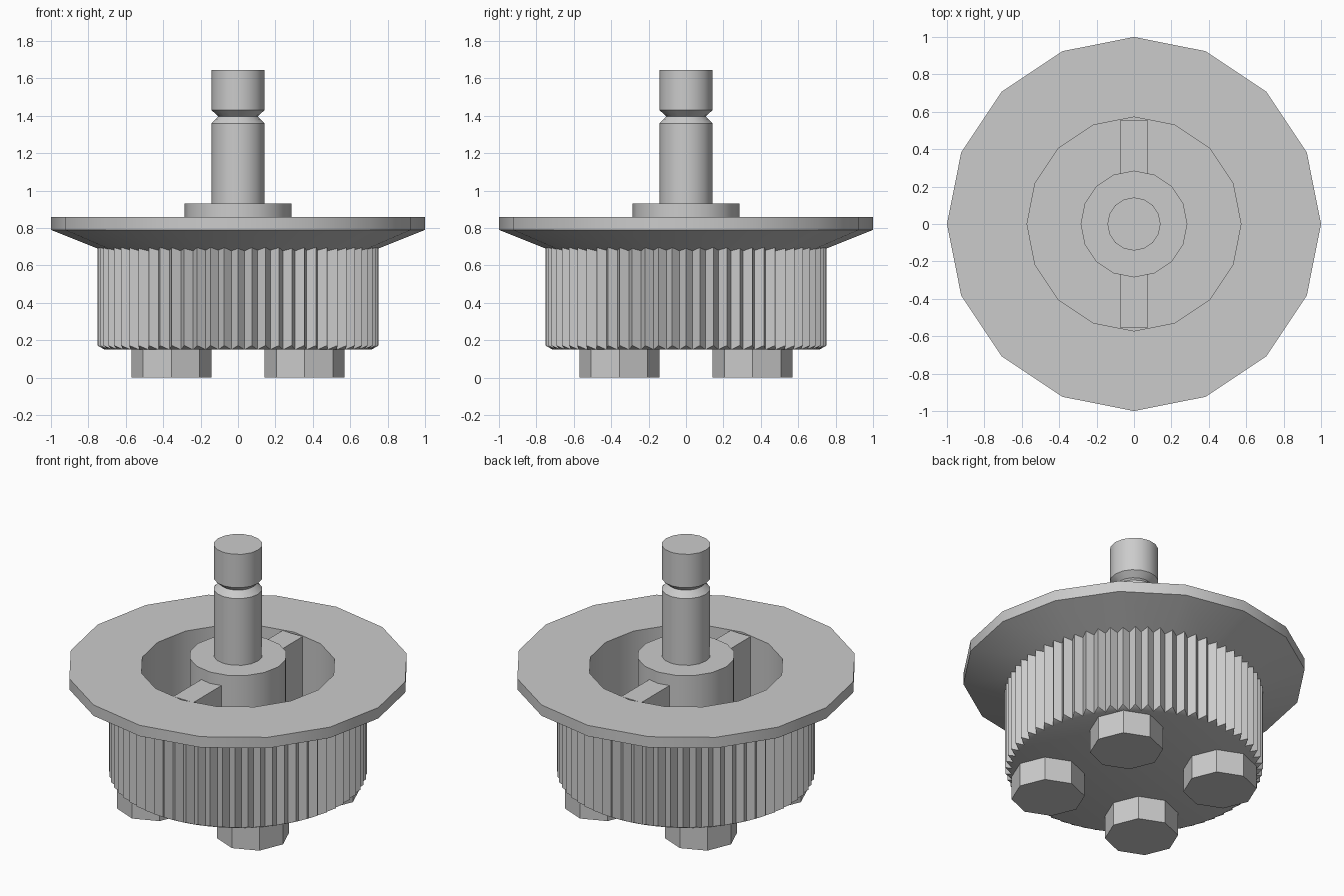
import bpy, bmesh
from math import sin, cos, pi, radians

cube = bpy.data.objects.get("Cube")
if cube:
    bpy.data.objects.remove(cube, do_unlink=True)

GREY = (0.6, 0.6, 0.6, 1)
mat = bpy.data.materials.new("plain grey")
mat.use_nodes = True
mat.diffuse_color = GREY
mat.node_tree.nodes["Principled BSDF"].inputs["Base Color"].default_value = GREY


def finish(bm, name, angle=30):
    bmesh.ops.recalc_face_normals(bm, faces=bm.faces)
    mesh = bpy.data.meshes.new(name)
    bm.to_mesh(mesh)
    bm.free()
    mesh.materials.append(mat)
    ob = bpy.data.objects.new(name, mesh)
    bpy.context.scene.collection.objects.link(ob)
    bpy.ops.object.select_all(action='DESELECT')
    ob.select_set(True)
    bpy.context.view_layer.objects.active = ob
    bpy.ops.object.shade_smooth_by_angle(angle=radians(angle))
    return ob


def ring(bm, radii, z, cx=0, cy=0):
    n = len(radii)
    return [bm.verts.new((cx + r * cos(2 * pi * i / n), cy + r * sin(2 * pi * i / n), z))
            for i, r in enumerate(radii)]


def bridge(bm, a, b):
    for i in range(len(a)):
        j = (i + 1) % len(a)
        bm.faces.new((a[i], a[j], b[j], b[i]))


def lathe(name, profile, sides=16, cx=0, cy=0, angle=30):
    """Turn an (r, z) profile and cap both ends."""
    bm = bmesh.new()
    rings = [ring(bm, [r] * sides, z, cx, cy) for r, z in profile]
    for a, b in zip(rings, rings[1:]):
        bridge(bm, a, b)
    bm.faces.new(rings[0])
    bm.faces.new(rings[-1])
    return finish(bm, name, angle)


# Flange with its conical underside and the deep round recess
FLOOR, TOP = 0.22, 0.86
lathe("flange", [(0.572, FLOOR), (0.572, TOP), (1, TOP), (1, 0.79),
                 (0.69, 0.666), (0.69, FLOOR - 0.02)])

# Serrated body with chamfered tooth ends
TEETH, PEAK, VALLEY = 64, 0.752, 0.714
bm = bmesh.new()
teeth = [PEAK, VALLEY] * TEETH
upper = ring(bm, teeth, 0.72)
lower = ring(bm, teeth, 0.15)
for v in lower[::2]:
    v.co.z = 0.172
bridge(bm, upper, lower)
valleys = lower[1::2]
for i in range(TEETH):
    bm.faces.new((lower[2 * i], valleys[i - 1], valleys[i]))
bm.faces.new(valleys)
finish(bm, "serrated_body")

# Hub and grooved shaft
lathe("hub", [(0.285, FLOOR - 0.01), (0.285, 0.93)])
lathe("shaft", [(0.142, 0.92), (0.142, 1.36), (0.105, 1.397),
                (0.142, 1.43), (0.142, 1.645)])

# Two ribs joining the hub to the recess wall
for side, name in ((1, "back_rib"), (-1, "front_rib")):
    bm = bmesh.new()
    bmesh.ops.create_cube(bm, size=1)
    y0, y1, z0, z1 = 0.26, 0.556, FLOOR - 0.01, TOP - 0.003
    for v in bm.verts:
        v.co.x *= 0.144
        v.co.y = side * (y0 + (v.co.y + 0.5) * (y1 - y0))
        v.co.z = z0 + (v.co.z + 0.5) * (z1 - z0)
    finish(bm, name)

# Four octagonal feet
for sx, lr in ((1, "left"), (-1, "right")):
    for sy, fb in ((-1, "front"), (1, "back")):
        lathe(f"{fb}_{lr}_foot", [(0.214, 0), (0.214, 0.16)], 8, sx * 0.356, sy * 0.356)
